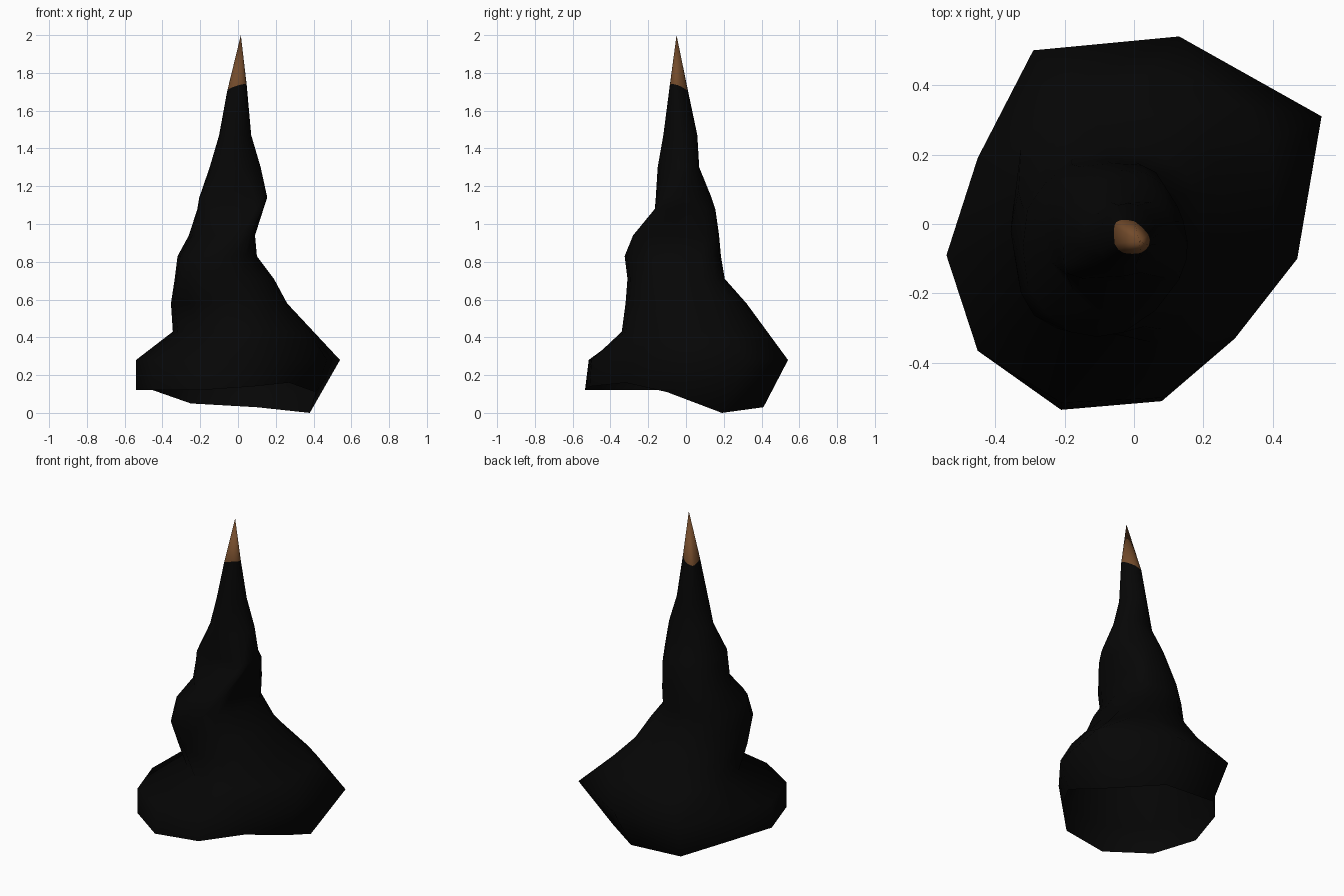
import bpy, bmesh, math
from mathutils import Vector

cube = bpy.data.objects.get("Cube")
if cube:
    bpy.data.objects.remove(cube, do_unlink=True)


def material(name, colour):
    mat = bpy.data.materials.new(name)
    mat.use_nodes = True
    mat.diffuse_color = (*colour, 1)
    mat.node_tree.nodes["Principled BSDF"].inputs["Base Color"].default_value = (*colour, 1)
    return mat


black = material("charcoal black", (0.0018, 0.0018, 0.0018))
brown = material("earth brown", (0.17, 0.07, 0.024))


def section(z, reach):
    """Rounded section from its reach along eight compass directions."""
    n = len(reach)
    step = 2 * math.pi / n
    h = [min(r, (reach[k - 1] + reach[(k + 1) % n]) / (2 * math.cos(step)))
         for k, r in enumerate(reach)]
    corners = []
    for k in range(n):
        a, along = k * step, (h[(k + 1) % n] - h[k] * math.cos(step)) / math.sin(step)
        corners.append(Vector((h[k] * math.cos(a) - along * math.sin(a),
                               h[k] * math.sin(a) + along * math.cos(a), z)))
    middles = [(corners[k - 1] + c) / 2 for k, c in enumerate(corners)]
    points = []
    for k, c in enumerate(corners):
        chord = (middles[k] + middles[(k + 1) % n]) / 2
        points += [middles[k], c.lerp(chord, .4)]
    return points


# Base: an undercut open hem and a wide upper rim, both counter-clockwise
hem = [(.38, .19, 0), (.1, .41, .03), (-.25, .41, .05), (-.45, .19, .12), (-.54, -.09, .12),
       (-.45, -.365, .12), (-.21, -.535, .12), (.08, -.51, .14), (.27, -.32, .16), (.41, -.1, .11)]
rim = [(.54, .31), (.13, .54), (-.29, .5), (-.45, .19), (-.54, -.09),
       (-.45, -.365), (-.21, -.515), (.08, -.5), (.29, -.33), (.47, -.1)]

# Lumpy spire: height, then reach counter-clockwise from +x
spire = [
    (.43, (.40, .46, .43, .41, .345, .30, .34, .37)),
    (.58, (.26, .31, .32, .32, .355, .35, .32, .29)),
    (.71, (.19, .21, .205, .28, .335, .39, .31, .25)),
    (.83, (.10, .145, .185, .265, .32, .36, .325, .21)),
    (.94, (.09, .15, .175, .24, .26, .26, .28, .22)),
    (1.08, (.135, .14, .155, .19, .215, .24, .165, .205)),
    (1.14, (.155, .115, .135, .17, .205, .235, .16, .19)),
    (1.30, (.12, .09, .07, .10, .15, .16, .15, .12)),
    (1.47, (.07, .05, .06, .074, .10, .13, .12, .09)),
    (1.72, (.046, .01, .012, .04, .058, .084, .086, .077)),
]

bm = bmesh.new()


def loop(points):
    verts = [bm.verts.new(p) for p in points]
    edges = [bm.edges.new((v, verts[(i + 1) % len(verts)])) for i, v in enumerate(verts)]
    return verts, edges


rings = [loop(hem), loop([(x, y, .28) for x, y in rim])]
rings += [loop(section(z, reach)) for z, reach in spire]
for below, above in zip(rings, rings[1:]):
    bmesh.ops.bridge_loops(bm, edges=below[1] + above[1])

# Pointed tip in its own colour, with a slanting border
top = rings[-1][0]
for v in top:
    v.co.z += .3 * (v.co.x - v.co.y - .04)
apex = bm.verts.new((.015, -.05, 2))
for i, v in enumerate(top):
    bm.faces.new((v, top[(i + 1) % len(top)], apex)).material_index = 1

bmesh.ops.recalc_face_normals(bm, faces=bm.faces)
mesh = bpy.data.meshes.new("rock_spire")
bm.to_mesh(mesh)
bm.free()
mesh.materials.append(black)
mesh.materials.append(brown)
body = bpy.data.objects.new("rock_spire", mesh)
bpy.context.collection.objects.link(body)

bpy.ops.object.select_all(action='DESELECT')
body.select_set(True)
bpy.context.view_layer.objects.active = body
bpy.ops.object.shade_smooth_by_angle(angle=math.radians(80))
